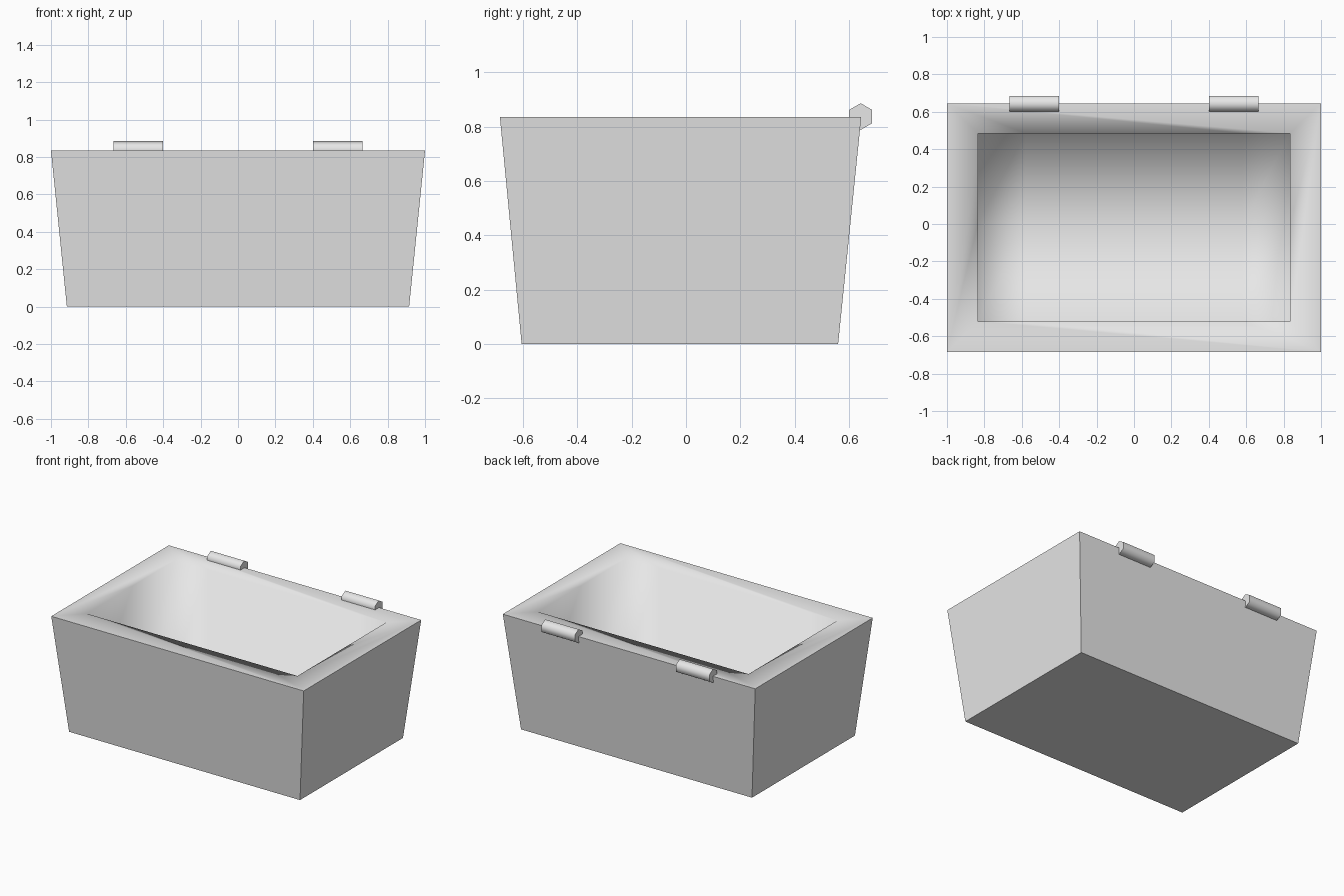
import bpy, bmesh, math
from mathutils import Matrix

old = bpy.data.objects.get("Cube")
if old:
    bpy.data.objects.remove(old)

grey = bpy.data.materials.new("light_grey")
grey.use_nodes = True
grey.diffuse_color = (0.8, 0.8, 0.8, 1)
grey.node_tree.nodes["Principled BSDF"].inputs["Base Color"].default_value = grey.diffuse_color


def finish(bm, name):
    bmesh.ops.recalc_face_normals(bm, faces=bm.faces)
    mesh = bpy.data.meshes.new(name)
    bm.to_mesh(mesh)
    bm.free()
    mesh.materials.append(grey)
    obj = bpy.data.objects.new(name, mesh)
    bpy.context.collection.objects.link(obj)
    return obj


# Tapered box with an open, straight-walled cavity
TOP, FLOOR = 0.835, 0.08
loops = [
    (0.915, -0.605, 0.56, 0),
    (1.0, -0.685, 0.645, TOP),
    (0.835, -0.52, 0.485, TOP),
    (0.835, -0.52, 0.485, FLOOR),
]
bm = bmesh.new()
rings = [[bm.verts.new(p) for p in ((-x, y0, z), (x, y0, z), (x, y1, z), (-x, y1, z))]
         for x, y0, y1, z in loops]
bm.faces.new(rings[0])
for level, (low, high) in enumerate(zip(rings, rings[1:])):
    for i in range(4):
        j = (i + 1) % 4
        face = bm.faces.new((low[i], low[j], high[j], high[i]))
        face.smooth = level > 0
bm.faces.new(rings[-1]).smooth = True

# Split the cavity so its soft shading stays near the corners
inside = [v for v in bm.verts if abs(v.co.x) < 0.84]
for axis, cut in (((1, 0, 0), -0.58), ((1, 0, 0), 0.58), ((0, 1, 0), 0.0)):
    faces = [f for f in bm.faces if all(abs(v.co.x) < 0.84 for v in f.verts)]
    geom = set(faces)
    for f in faces:
        geom.update(f.verts)
        geom.update(f.edges)
    bmesh.ops.bisect_plane(bm, geom=list(geom), plane_co=[a * cut for a in axis], plane_no=axis)

# Keep the outer edges crisp
for e in bm.edges:
    e.smooth = all(f.smooth for f in e.link_faces)
finish(bm, "box_body")

# Two six-sided hinge barrels on the back rim
for name, x in (("left_hinge", 0.533), ("right_hinge", -0.533)):
    bm = bmesh.new()
    bmesh.ops.create_cone(bm, cap_ends=True, segments=6, radius1=0.049, radius2=0.049, depth=0.265,
                          matrix=Matrix.Translation((x, 0.643, 0.837)) @ Matrix.Rotation(math.pi / 2, 4, "Y"))
    # Point a corner straight up
    top = max(bm.verts, key=lambda v: v.co.z).co
    turn = math.atan2(top.y - 0.643, top.z - 0.837)
    bmesh.ops.rotate(bm, verts=bm.verts, cent=(x, 0.643, 0.837), matrix=Matrix.Rotation(turn, 3, "X"))
    for f in bm.faces:
        f.smooth = len(f.verts) == 4
    for e in bm.edges:
        e.smooth = all(f.smooth for f in e.link_faces)
    finish(bm, name)
